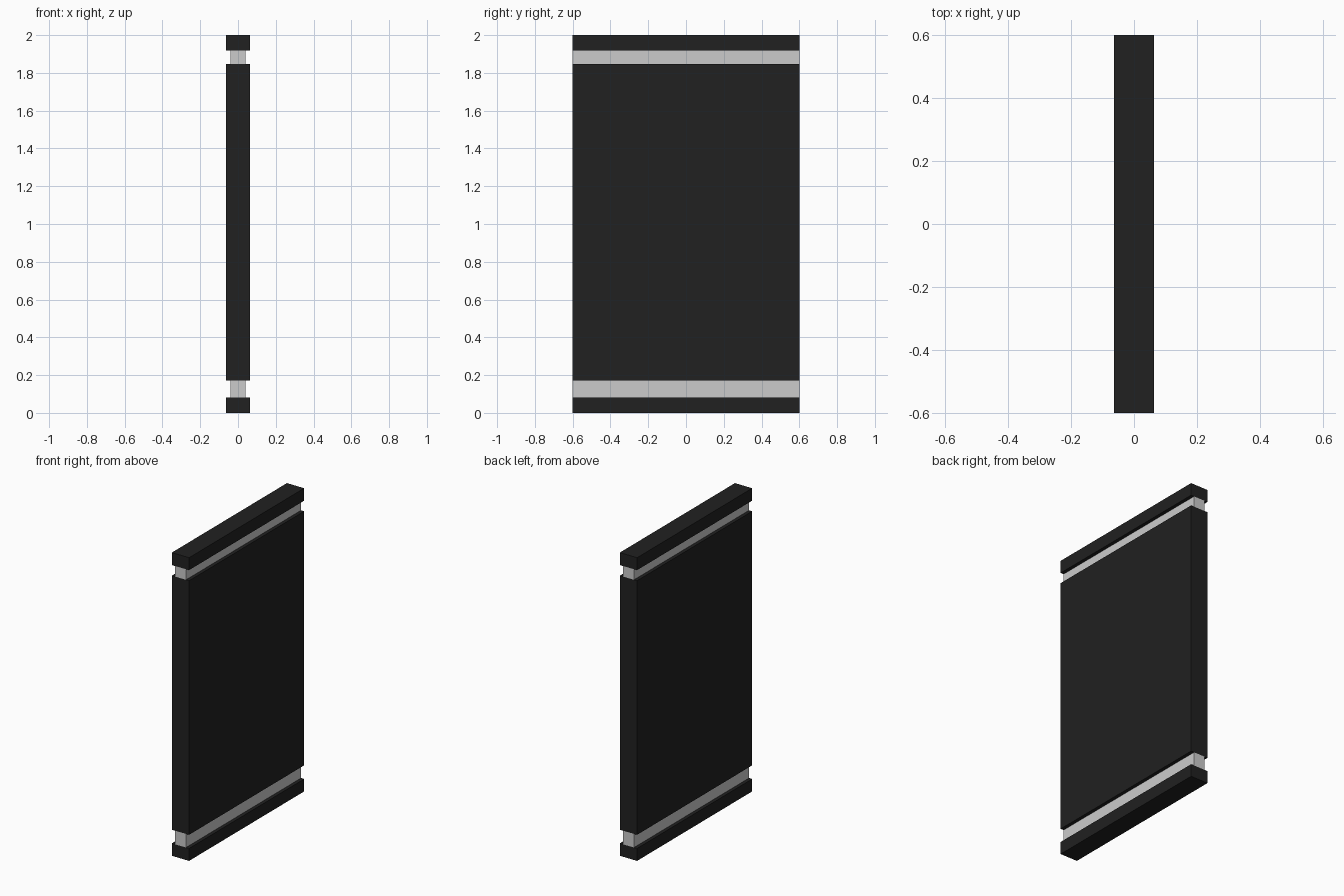
import bpy

if "Cube" in bpy.data.objects:
    bpy.data.objects.remove(bpy.data.objects["Cube"])

DEPTH = 1.2  # full length along y

dark = bpy.data.materials.new("dark_panel")
dark.diffuse_color = (0.015, 0.015, 0.015, 1)
dark.use_nodes = True
dark.node_tree.nodes["Principled BSDF"].inputs["Base Color"].default_value = dark.diffuse_color


def slab(name, half_x, z0, z1, mat=None):
    """Box of full depth between two heights."""
    bpy.ops.mesh.primitive_cube_add(size=1, location=(0, 0, (z0 + z1) / 2))
    ob = bpy.context.object
    ob.name = name
    ob.scale = (2 * half_x, DEPTH, z1 - z0)
    bpy.ops.object.transform_apply(location=False, rotation=False, scale=True)
    if mat:
        ob.data.materials.append(mat)
    return ob


# Dark plinth, main panel and top cap
slab("base_plinth", 0.063, 0.0, 0.082, dark)
slab("main_panel", 0.063, 0.172, 1.848, dark)
slab("top_cap", 0.063, 1.918, 2.0, dark)

# Recessed grey bands between them
slab("lower_recess_band", 0.04, 0.082, 0.172)
slab("upper_recess_band", 0.04, 1.848, 1.918)
